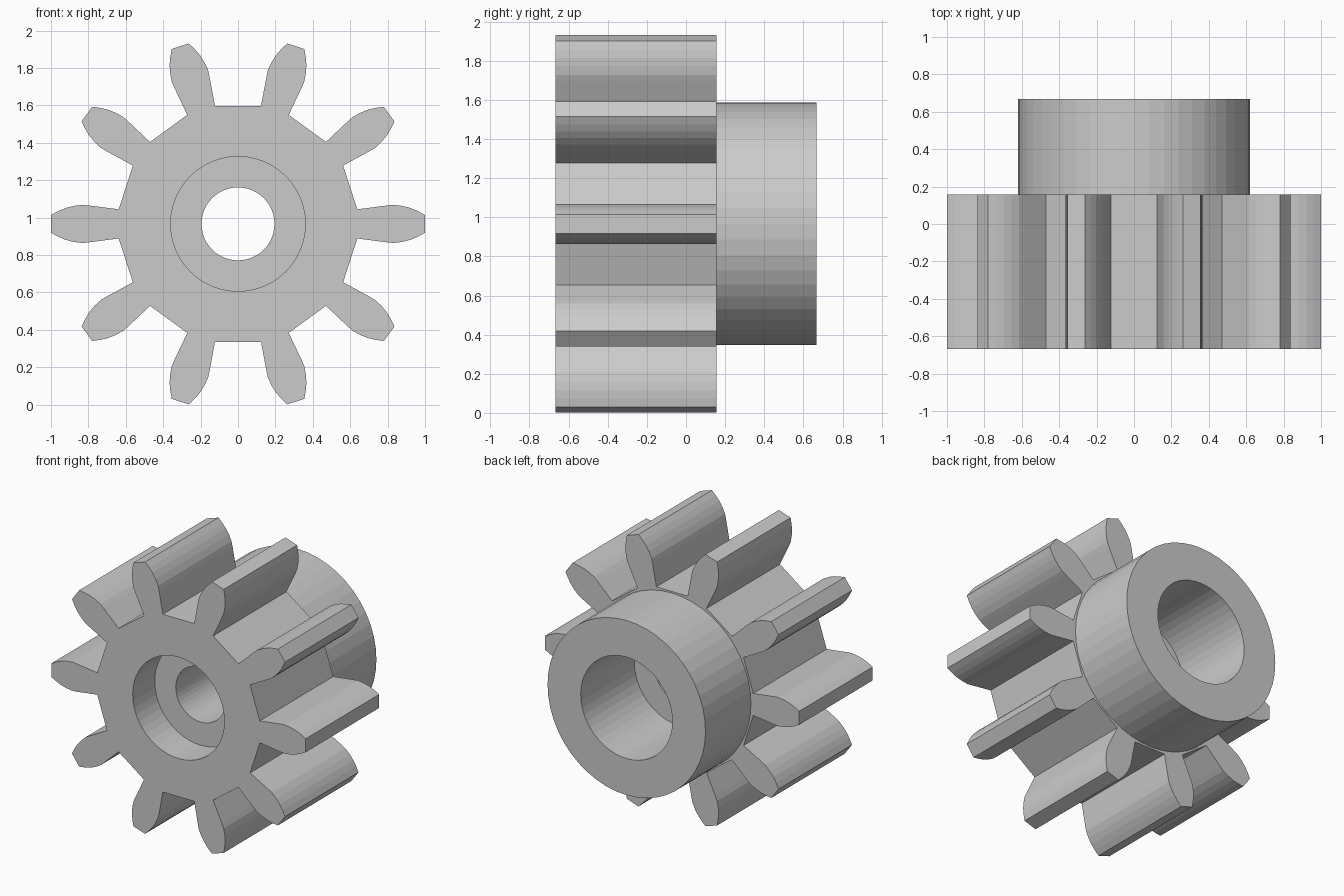
import bpy, bmesh
from math import sin, cos, pi

if "Cube" in bpy.data.objects:
    bpy.data.objects.remove(bpy.data.objects["Cube"])

CZ = 0.966                      # height of the axle
FRONT, STEP, BACK = -0.667, 0.157, 0.667
TEETH, SEG = 10, 48
BORE, SHAFT, HUB = 0.36, 0.195, 0.62

bm = bmesh.new()


def loop(points, y):
    """Closed loop of edges from (x, z) points around the axle."""
    vs = [bm.verts.new((x, y, z + CZ)) for x, z in points]
    es = [bm.edges.new((vs[i], vs[(i + 1) % len(vs)])) for i in range(len(vs))]
    return vs, es


def circle(r):
    return [(r * cos(2 * pi * i / SEG), r * sin(2 * pi * i / SEG)) for i in range(SEG)]


def wall(a, b):
    for i in range(len(a)):
        j = (i + 1) % len(a)
        bm.faces.new((a[i], a[j], b[j], b[i]))


# Tooth profile: radius along the tooth, half width
flank = [(0.638, 0.078), (0.80, 0.099), (0.833, 0.102), (0.88, 0.096),
         (0.922, 0.085), (0.96, 0.069), (0.999, 0.048)]
tooth = [(r, -w) for r, w in flank] + flank[::-1]
outline = []
for k in range(TEETH):
    c, s = cos(2 * pi * k / TEETH), sin(2 * pi * k / TEETH)
    outline += [(r * c - w * s, r * s + w * c) for r, w in tooth]

# Toothed rim
gear_front, gear_front_edges = loop(outline, FRONT)
gear_back, gear_back_edges = loop(outline, STEP)
wall(gear_front, gear_back)

# Hub and stepped bore, from the front recess round to the back of the gear
profile = [(FRONT, BORE), (-0.42, BORE), (-0.42, SHAFT), (0.066, SHAFT),
           (0.066, BORE), (BACK, BORE), (BACK, HUB), (STEP, HUB)]
rings = [loop(circle(r), y) for y, r in profile]
for a, b in zip(rings, rings[1:]):
    wall(a[0], b[0])

# Flat gear faces with round openings
for outer, inner, n in ((gear_front_edges, rings[0][1], (0, -1, 0)),
                        (gear_back_edges, rings[-1][1], (0, 1, 0))):
    bmesh.ops.triangle_fill(bm, edges=outer + inner, use_beauty=True, normal=n)

bmesh.ops.recalc_face_normals(bm, faces=bm.faces)
mesh = bpy.data.meshes.new("pinion_gear")
bm.to_mesh(mesh)
bm.free()
gear = bpy.data.objects.new("pinion_gear", mesh)
bpy.context.collection.objects.link(gear)
